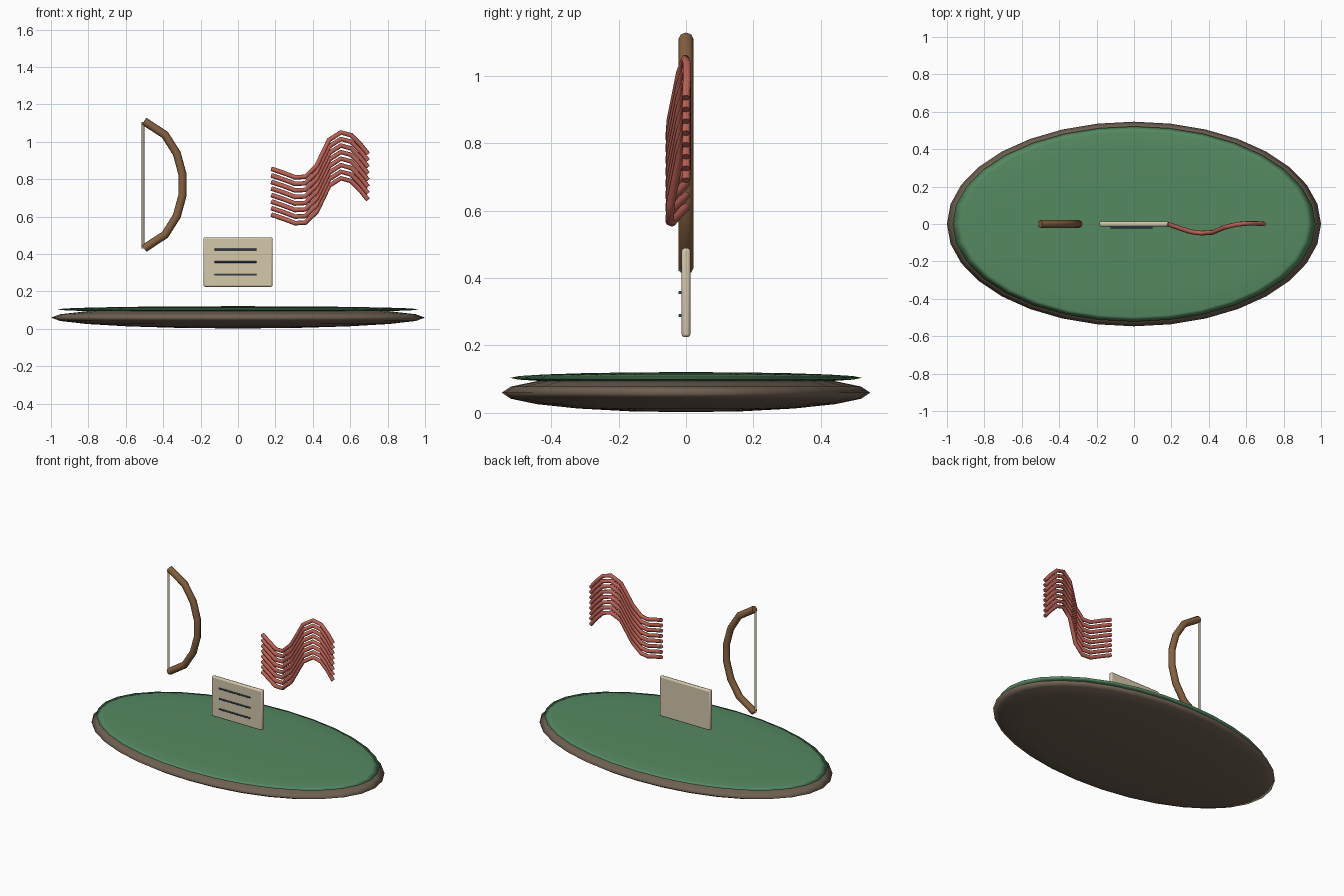
import bpy
from math import pi

if "Cube" in bpy.data.objects:
    bpy.data.objects.remove(bpy.data.objects["Cube"])


def paint(ob, name, rgb):
    mat = bpy.data.materials.get(name) or bpy.data.materials.new(name)
    mat.diffuse_color = (*rgb, 1)
    mat.use_nodes = True
    mat.node_tree.nodes["Principled BSDF"].inputs["Base Color"].default_value = mat.diffuse_color
    ob.data.materials.append(mat)


def smooth(ob, angle=0.7):
    bpy.ops.object.select_all(action='DESELECT')
    ob.select_set(True)
    bpy.context.view_layer.objects.active = ob
    bpy.ops.object.shade_smooth_by_angle(angle=angle)


def disc(name, z, size, mat):
    bpy.ops.mesh.primitive_uv_sphere_add(segments=32, ring_count=10, location=(0, 0, z))
    ob = bpy.context.object
    ob.name = name
    ob.scale = size
    bpy.ops.object.transform_apply(location=False)
    bpy.ops.object.shade_smooth()
    paint(ob, *mat)


def tube(name, pts, radius, mat):
    cu = bpy.data.curves.new(name, 'CURVE')
    cu.dimensions = '3D'
    cu.bevel_depth = radius
    cu.bevel_resolution = 2
    cu.use_fill_caps = True
    sp = cu.splines.new('POLY')
    sp.points.add(len(pts) - 1)
    for p, co in zip(sp.points, pts):
        p.co = (*co, 1)
    ob = bpy.data.objects.new(name, cu)
    bpy.context.collection.objects.link(ob)
    bpy.ops.object.select_all(action='DESELECT')
    ob.select_set(True)
    bpy.context.view_layer.objects.active = ob
    bpy.ops.object.convert(target='MESH')
    ob = bpy.context.object
    smooth(ob, pi / 3)
    paint(ob, *mat)


EARTH = ("earth", (0.16, 0.12, 0.085))
GRASS = ("grass", (0.09, 0.25, 0.12))
WOOD = ("wood", (0.24, 0.12, 0.05))
PAPER = ("paper", (0.66, 0.58, 0.41))
INK = ("ink", (0.05, 0.07, 0.12))
RED = ("red", (0.5, 0.12, 0.09))

# flattened oval base with a thin green top
disc("base", 0.06, (1.0, 0.547, 0.058), EARTH)
disc("green_top", 0.104, (0.97, 0.522, 0.017), GRASS)

# bow: upper half of the limb mirrored about its grip height
half = [(-0.502, 0.34), (-0.39, 0.267), (-0.327, 0.167), (-0.297, 0.057)]
limb = half + [(x, -h) for x, h in reversed(half)]
tube("bow_limb", [(x, 0, 0.77 + h) for x, h in limb], 0.022, WOOD)
tube("bow_string", [(-0.508, 0, 1.105), (-0.508, 0, 0.43)], 0.007, PAPER)

# paper sheet with three ruled bars
bpy.ops.mesh.primitive_cube_add(size=1, location=(0, 0, 0.357))
sheet = bpy.context.object
sheet.name = "sheet"
sheet.scale = (0.37, 0.026, 0.264)
bpy.ops.object.transform_apply(location=False)
bev = sheet.modifiers.new("bevel", 'BEVEL')
bev.width = 0.008
bev.segments = 2
smooth(sheet)
paint(sheet, *PAPER)
for i in range(3):
    z = 0.289 + 0.068 * i
    tube(f"ruled_bar_{i}", [(-0.125, -0.018, z), (0.1, -0.018, z)], 0.005, INK)

# eight stacked wavy strands
wave = [(0.18, 0, 0.855), (0.245, -0.023, 0.833), (0.305, -0.042, 0.81), (0.36, -0.049, 0.813),
        (0.42, -0.045, 0.87), (0.487, -0.017, 1.01), (0.55, -0.002, 1.05),
        (0.605, 0.003, 1.035), (0.655, 0.003, 0.985), (0.695, 0, 0.935)]
for i in range(8):
    tube(f"wavy_strand_{i}", [(x, y, z - 0.035 * i) for x, y, z in wave], 0.0125, RED)
